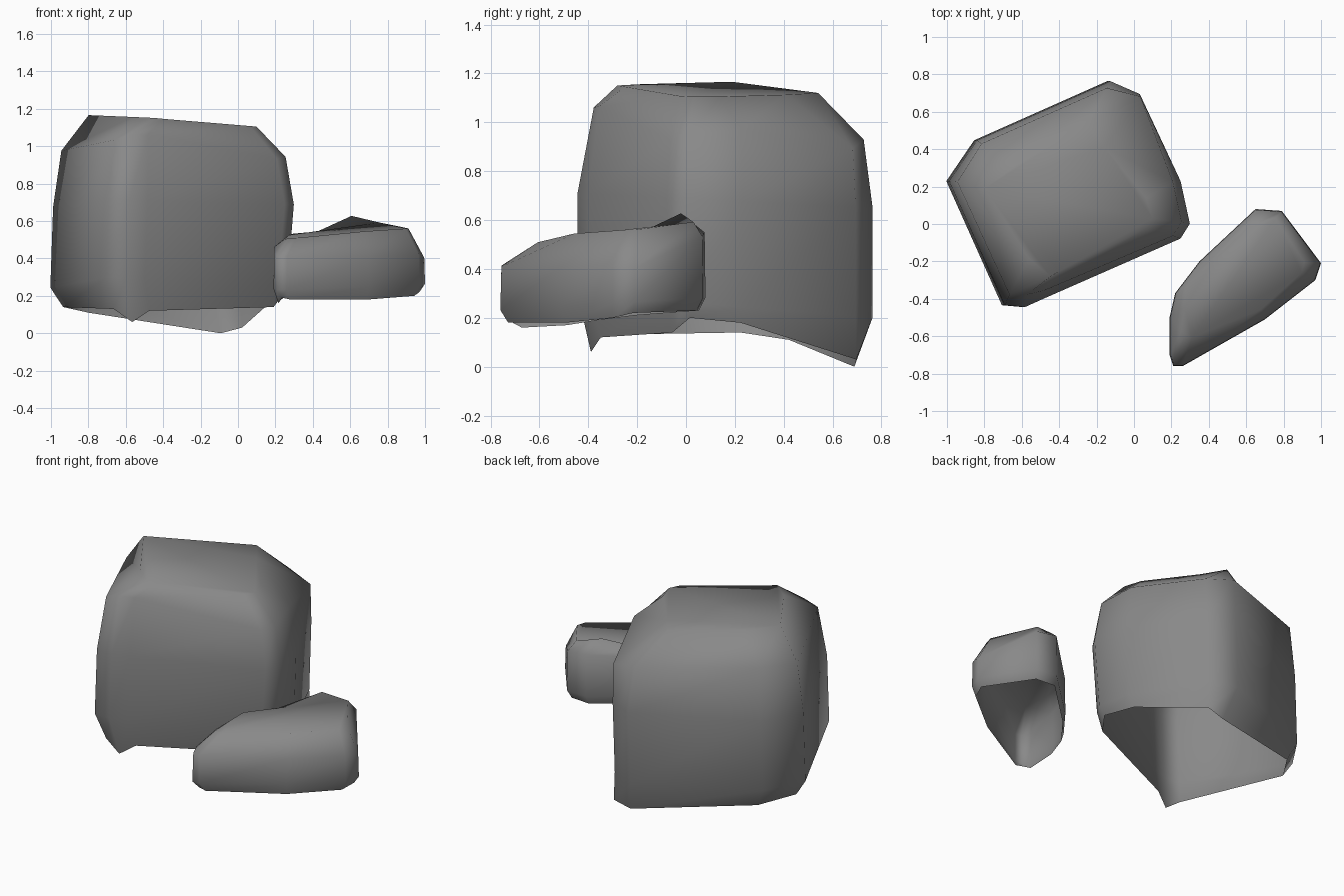
import bpy, bmesh
from mathutils import Vector

# Dark grey stone
stone = bpy.data.materials.new("stone")
stone.diffuse_color = (0.25, 0.25, 0.25, 1)


def rock(name, outline, centre, rim, levels, chips):
    """Loft a plan outline upward; the underside stays open.
    rim = (scale, heights); levels = (scale, dx, dy, z, x slope, y slope);
    chips = {(ring, corner): offset} for the worn corners."""
    cx, cy = centre
    bm = bmesh.new()
    s, heights = rim
    rings = [[bm.verts.new((cx + (x - cx) * s, cy + (y - cy) * s, z))
              for (x, y), z in zip(outline, heights)]]
    for s, dx, dy, z, ax, ay in levels:
        ring = []
        for x, y in outline:
            px, py = cx + (x - cx) * s + dx, cy + (y - cy) * s + dy
            ring.append(bm.verts.new((px, py, z + ax * (px - cx) + ay * (py - cy))))
        rings.append(ring)
    for (r, c), offset in chips.items():
        rings[r][c].co += Vector(offset)
    n = len(outline)
    for low, high in zip(rings, rings[1:]):
        for i in range(n):
            j = (i + 1) % n
            bm.faces.new((low[i], low[j], high[j], high[i]))
    bm.faces.new(rings[-1])
    for f in bm.faces:
        f.smooth = True
    mesh = bpy.data.meshes.new(name)
    bm.to_mesh(mesh)
    bm.free()
    mesh.materials.append(stone)
    obj = bpy.data.objects.new(name, mesh)
    bpy.context.collection.objects.link(obj)
    return obj


# Large blocky boulder, turned about 25 degrees
rock("large_boulder",
     [(-0.70, -0.44), (-0.59, -0.45), (-0.49, -0.405), (0.25, -0.08), (0.30, 0.0),
      (0.25, 0.23), (0.03, 0.70), (-0.13, 0.77), (-0.85, 0.45), (-1.0, 0.23)],
     (-0.35, 0.16),
     (0.90, [0.13, 0.06, 0.12, 0.14, 0.20, 0.18, 0.03, 0.0, 0.11, 0.14]),
     [(0.99, -0.01, 0.0, 0.25, 0.0, -0.08),
      (0.99, 0.005, 0.0, 0.68, 0.0, -0.05),
      (0.93, 0.0, 0.0, 0.99, -0.02, -0.10),
      (0.69, 0.0, -0.02, 1.135, -0.07, -0.01)],
     {(0, 6): (0.03, 0.05, 0), (0, 7): (0.06, -0.02, 0),
      (1, 3): (-0.02, 0, 0), (1, 4): (-0.02, 0, 0),
      (3, 0): (0.01, 0.02, -0.02), (3, 1): (0, 0.03, 0.01), (3, 2): (0, 0.01, 0.02),
      (3, 3): (0, 0, -0.07), (3, 4): (0, 0, -0.05), (3, 6): (0.03, 0.02, -0.04),
      (3, 8): (0, 0, 0.02), (3, 9): (0.01, 0, -0.02),
      (4, 0): (0.03, 0.09, 0), (4, 1): (0.07, 0, 0), (4, 2): (0.05, 0, 0),
      (4, 5): (0, -0.05, 0), (4, 6): (-0.07, -0.10, 0), (4, 7): (-0.05, -0.02, 0),
      (4, 8): (0.06, -0.03, -0.02)})

# Small wedge-shaped rock beside it
rock("small_rock",
     [(0.21, -0.76), (0.26, -0.76), (0.70, -0.51), (0.97, -0.30), (1.0, -0.21),
      (0.79, 0.07), (0.65, 0.08), (0.35, -0.20), (0.22, -0.37), (0.19, -0.50),
      (0.19, -0.70)],
     (0.57, -0.30),
     (0.93, [0.19, 0.18, 0.18, 0.20, 0.22, 0.23, 0.23, 0.21, 0.19, 0.17, 0.16]),
     [(1.0, 0.0, 0.0, 0.26, 0.0, 0.06),
      (0.99, 0.0, 0.0, 0.46, -0.10, 0.18),
      (0.84, 0.0, 0.02, 0.56, 0.05, 0.13)],
     {(2, 4): (0, 0, -0.03), (2, 5): (0, 0, 0.03), (2, 6): (0, 0, 0.03),
      (3, 3): (-0.01, 0.02, -0.02), (3, 4): (-0.02, 0, -0.03),
      (3, 0): (0, 0.06, 0.01), (3, 1): (0, 0.06, 0.01), (3, 5): (0, 0, -0.02),
      (3, 6): (-0.03, -0.06, 0.02), (3, 7): (0.04, 0, -0.02),
      (3, 8): (0, 0, -0.01), (3, 9): (0.02, 0, 0), (3, 10): (0, 0.04, 0)})
